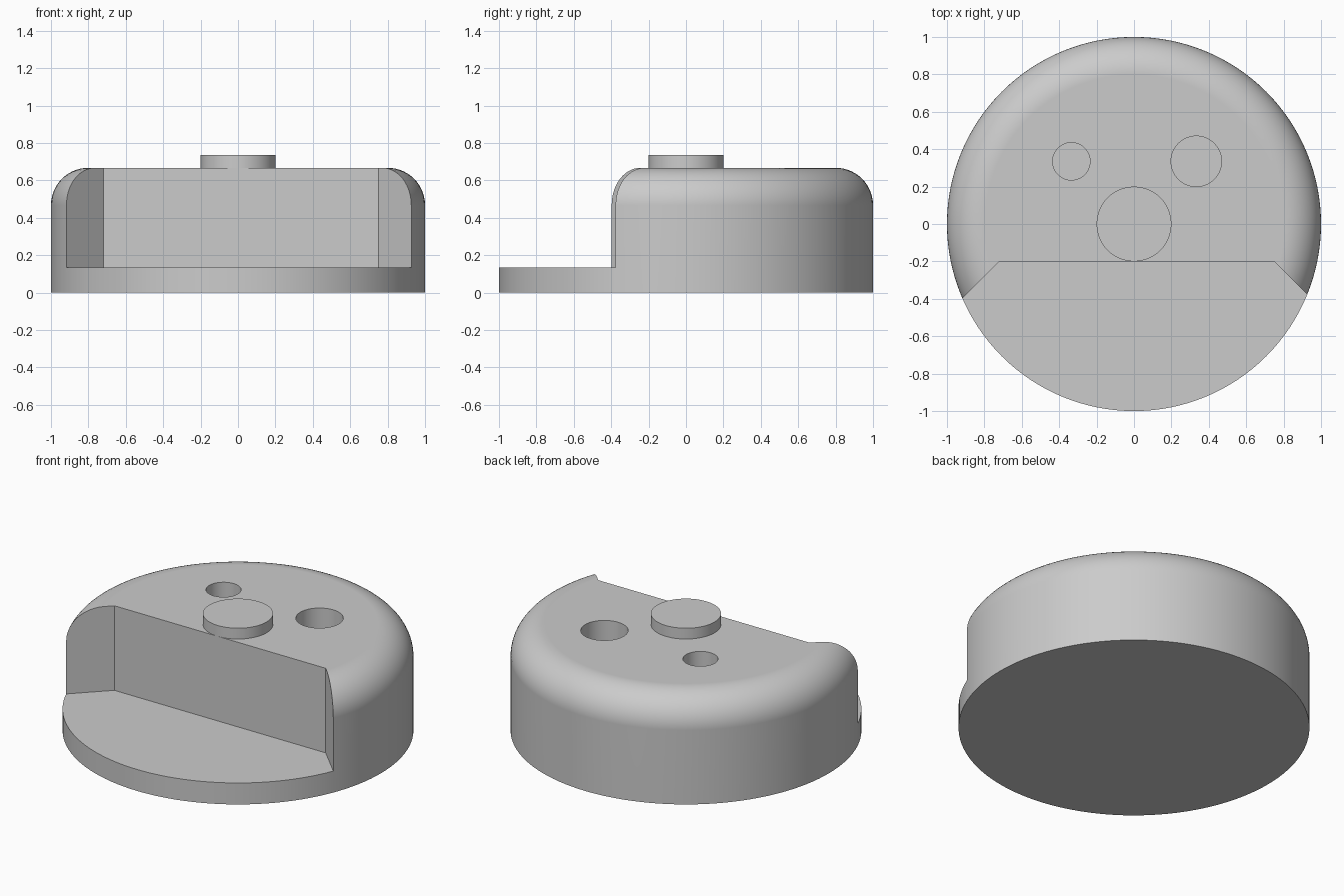
import bpy, bmesh
from math import sin, cos, pi
from mathutils import Vector

old = bpy.data.objects.get("Cube")
if old:
    bpy.data.objects.remove(old, do_unlink=True)

grey = bpy.data.materials.new("plain grey")
grey.use_nodes = True
colour = (0.6, 0.6, 0.6, 1)
grey.diffuse_color = colour
grey.node_tree.nodes["Principled BSDF"].inputs["Base Color"].default_value = colour

SEGMENTS = 128
BASE_TOP, BODY_TOP, BUTTON_TOP = 0.135, 0.667, 0.735
FILLET = 0.2


def make_object(name, bm):
    bmesh.ops.recalc_face_normals(bm, faces=bm.faces[:])
    mesh = bpy.data.meshes.new(name)
    bm.to_mesh(mesh)
    bm.free()
    mesh.materials.append(grey)
    obj = bpy.data.objects.new(name, mesh)
    bpy.context.collection.objects.link(obj)
    return obj


def prism(name, outline, z0, z1):
    """Extrude a flat outline from z0 up to z1."""
    bm = bmesh.new()
    face = bm.faces.new([bm.verts.new((x, y, z0)) for x, y in outline])
    top = bmesh.ops.extrude_face_region(bm, geom=[face])["geom"]
    verts = [g for g in top if isinstance(g, bmesh.types.BMVert)]
    bmesh.ops.translate(bm, verts=verts, vec=(0, 0, z1 - z0))
    return make_object(name, bm)


def circle(x, y, r, n=64):
    return [(x + r * cos(2 * pi * i / n), y + r * sin(2 * pi * i / n)) for i in range(n)]


def lathe(name, profile):
    """Stack one ring per (radius, height) and cap both ends."""
    bm = bmesh.new()
    rings = [[bm.verts.new((x, y, z)) for x, y in circle(0, 0, r, SEGMENTS)]
             for r, z in profile]
    for low, high in zip(rings, rings[1:]):
        for i in range(SEGMENTS):
            j = (i + 1) % SEGMENTS
            bm.faces.new((low[i], low[j], high[j], high[i]))
    bm.faces.new(rings[0])
    bm.faces.new(rings[-1])
    return make_object(name, bm)


def activate(obj):
    bpy.ops.object.select_all(action="DESELECT")
    obj.select_set(True)
    bpy.context.view_layer.objects.active = obj


def cut(target, cutter):
    cutter.hide_render = True
    mod = target.modifiers.new("cut", "BOOLEAN")
    mod.operation = "DIFFERENCE"
    mod.solver = "EXACT"
    mod.object = cutter
    activate(target)
    bpy.ops.object.modifier_apply(modifier=mod.name)
    bpy.data.objects.remove(cutter, do_unlink=True)


def smooth(obj):
    activate(obj)
    bpy.ops.object.shade_smooth_by_angle(angle=pi / 6)
    mod = obj.modifiers.new("clean shading", "WEIGHTED_NORMAL")
    mod.keep_sharp = True


# Round body with a filleted top edge
steps = 14
fillet = [(1 - FILLET + FILLET * cos(a), BODY_TOP - FILLET + FILLET * sin(a))
          for a in (pi / 2 * i / steps for i in range(steps + 1))]
body = lathe("body", [(1, 0)] + fillet)

# Front ledge with angled ends
notch = [(-0.72, -0.2), (-1.32, -0.8), (-1.32, -1.5),
         (1.35, -1.5), (1.35, -0.8), (0.75, -0.2)]
cut(body, prism("notch_cutter", notch, BASE_TOP, 1))

# Two round holes in the top
for x, y, r in ((-0.335, 0.335, 0.1), (0.333, 0.335, 0.135)):
    cut(body, prism("hole_cutter", circle(x, y, r), BODY_TOP - 0.4, 1))
smooth(body)

# Raised centre button
button = prism("button", circle(0, 0, 0.2), BODY_TOP - 0.01, BUTTON_TOP)
smooth(button)
